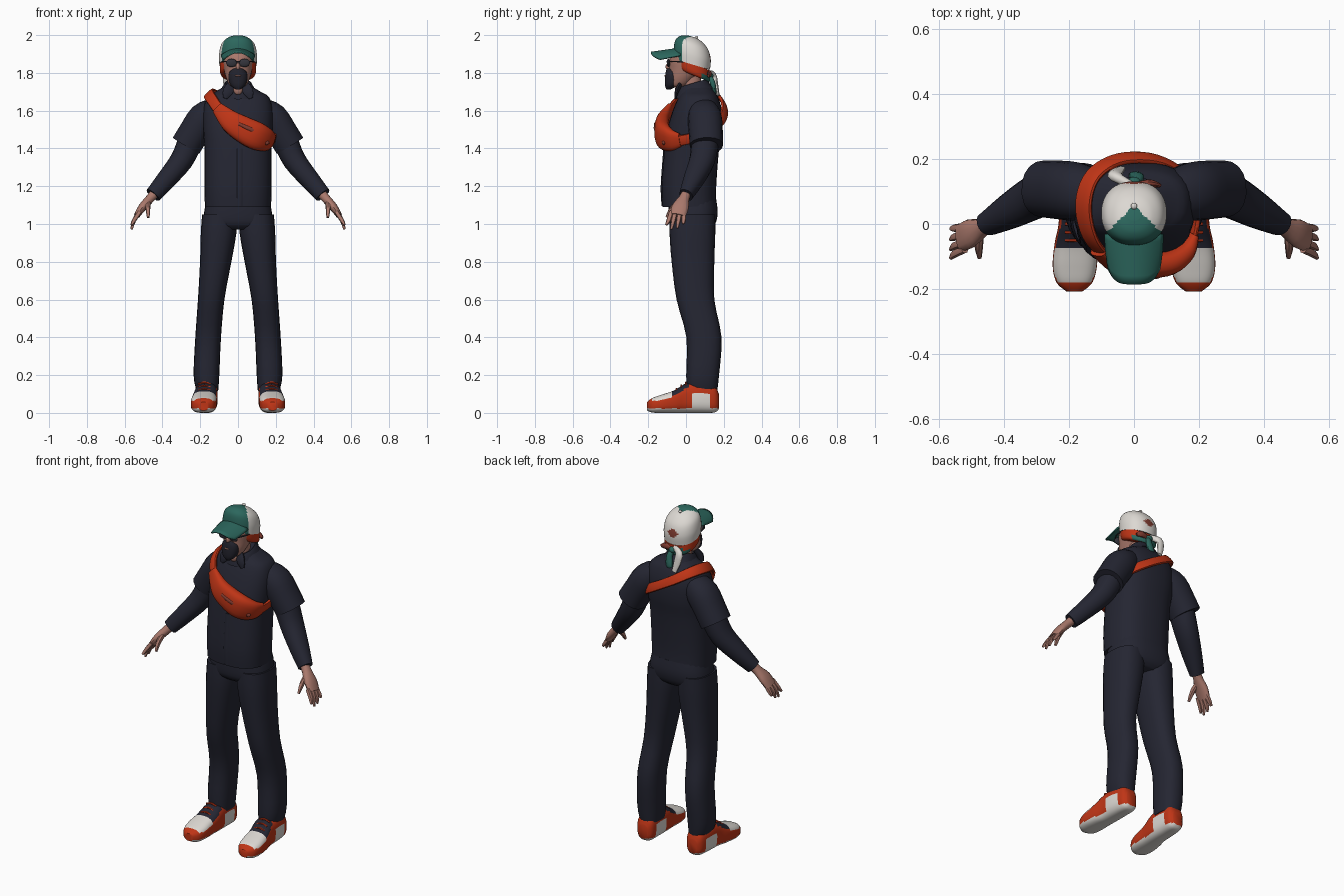
import bpy, bmesh, math
from mathutils import Vector, Matrix

X, Y, Z = Vector((1, 0, 0)), Vector((0, 1, 0)), Vector((0, 0, 1))


def material(name, rgb):
    m = bpy.data.materials.new(name)
    m.diffuse_color = (*rgb, 1)
    return m


navy = material("navy cloth", (.018, .019, .032))
skin = material("skin", (.40, .19, .15))
orange = material("orange red", (.52, .035, .008))
white = material("off white", (.72, .69, .65))
teal = material("teal", (.025, .135, .11))
beard_dark = material("beard dark", (.016, .016, .025))
lens_dark = material("lens dark", (.035, .035, .045))
rust = material("rust", (.22, .045, .03))


def finish(name, bm, mat, mirror=False):
    bmesh.ops.recalc_face_normals(bm, faces=bm.faces)
    me = bpy.data.meshes.new(name)
    bm.to_mesh(me)
    bm.free()
    ob = bpy.data.objects.new(name, me)
    bpy.context.collection.objects.link(ob)
    me.materials.append(mat)
    if mirror:
        ob.modifiers.new("mirror", 'MIRROR').use_mirror_merge = False
    return ob


def smooth_path(rings, sub, closed):
    """Catmull-Rom interpolation of (x, y, z, a, b) rings."""
    n, out = len(rings), []
    get = (lambda i: rings[i % n]) if closed else (lambda i: rings[min(max(i, 0), n - 1)])
    for i in range(n if closed else n - 1):
        for k in range(sub):
            t = k / sub
            out.append([.5 * (2 * q + (r - p) * t + (2 * p - 5 * q + 4 * r - s) * t * t
                              + (3 * q - p - 3 * r + s) * t ** 3)
                        for p, q, r, s in zip(get(i - 1), get(i), get(i + 1), get(i + 2))])
    if not closed:
        out.append(list(rings[-1]))
    return out


def loft(name, rings, mat, n=16, sub=3, frame=None, hub=None, closed=False,
         power=2.2, mirror=False):
    """Skin superellipse rings. Frame is fixed, faces away from a hub, or follows the path."""
    pts = smooth_path(rings, sub, closed)
    bm, loops, m = bmesh.new(), [], len(pts)
    for i, (x, y, z, a, b) in enumerate(pts):
        p = Vector((x, y, z))
        if frame:
            u, v = frame
        else:
            i0, i1 = ((i - 1) % m, (i + 1) % m) if closed else (max(i - 1, 0), min(i + 1, m - 1))
            t = (Vector(pts[i1][:3]) - Vector(pts[i0][:3])).normalized()
            if hub:
                v = p - Vector(hub)
                v = (v - t * v.dot(t)).normalized()
                u = t.cross(v)
            else:
                u = (Y - t * t.y).normalized()
                v = t.cross(u)
        loop = []
        for k in range(n):
            ang = 2 * math.pi * k / n
            c, s = (math.copysign(abs(f) ** (2 / power), f) for f in (math.cos(ang), math.sin(ang)))
            loop.append(bm.verts.new(p + u * a * c + v * b * s))
        loops.append(loop)
    for i in range(m if closed else m - 1):
        A, B = loops[i], loops[(i + 1) % m]
        for k in range(n):
            bm.faces.new((A[k], A[(k + 1) % n], B[(k + 1) % n], B[k]))
    if not closed:
        bm.faces.new(loops[0])
        bm.faces.new(loops[-1])
    return finish(name, bm, mat, mirror)


def blob(name, loc, size, mat, mirror=False):
    bm = bmesh.new()
    bmesh.ops.create_uvsphere(bm, u_segments=16, v_segments=10, radius=1,
                              matrix=Matrix.Translation(loc) @ Matrix.Diagonal((*size, 1)))
    return finish(name, bm, mat, mirror)


def paint(ob, mats, rule):
    for m in mats:
        ob.data.materials.append(m)
    for f in ob.data.polygons:
        f.material_index = rule(f.center, f.normal)


FLAT = (X, Y)

# shirt body, placket and collar
loft("shirt", [(0, .018, 1.09, .175, .143), (0, .015, 1.2, .178, .145), (0, .03, 1.4, .178, .145),
               (0, .045, 1.5, .185, .145), (0, .06, 1.6, .185, .13), (0, .065, 1.67, .165, .105),
               (0, .065, 1.70, .12, .085), (0, .06, 1.73, .07, .065)],
     navy, n=28, frame=FLAT, power=2.6)
loft("placket", [(.01, -.125, 1.095, .004, .014), (.01, -.13, 1.2, .004, .014),
                 (.01, -.116, 1.4, .004, .014)], navy, n=8)
loft("collar", [(0, .045, 1.69, .1, .1), (0, .04, 1.72, .085, .085), (0, .04, 1.747, .068, .07),
                (0, .035, 1.735, .06, .06)], navy, n=20, frame=(X, Vector((0, 1, .3))))
loft("collar_points", [(.035, -.032, 1.735, .01, .025), (.055, -.05, 1.70, .01, .028),
                       (.068, -.055, 1.665, .006, .012)], navy, n=10, mirror=True)

# trousers
loft("trouser_seat", [(0, .035, 1.13, .165, .125), (0, .038, 1.06, .18, .13),
                      (0, .035, 1.0, .18, .12), (0, .035, .97, .13, .09)],
     navy, n=28, frame=FLAT, power=2.6)
loft("trouser_legs", [(.098, .035, 1.05, .092, .12), (.103, .034, .95, .094, .121),
                      (.118, .037, .8, .083, .113), (.142, .05, .6, .07, .1),
                      (.158, .095, .4, .068, .093), (.167, .088, .2, .068, .087),
                      (.162, .085, .115, .057, .08)],
     navy, n=20, frame=FLAT, power=2.4, mirror=True)

# sleeves, forearms and hands
loft("sleeves", [(.12, .09, 1.60, .075, .07), (.18, .1, 1.56, .09, .085),
                 (.235, .105, 1.48, .09, .083), (.275, .108, 1.415, .088, .083)],
     navy, n=18, mirror=True)
loft("undersleeves", [(.255, .1, 1.43, .072, .066), (.3, .085, 1.335, .068, .061),
                      (.38, .04, 1.235, .055, .052), (.45, 0, 1.153, .037, .043)],
     navy, n=16, mirror=True)
loft("palms", [(.435, .005, 1.17, .026, .026), (.465, -.01, 1.135, .028, .024),
               (.505, -.03, 1.09, .045, .022), (.535, -.043, 1.045, .042, .016)],
     skin, n=14, mirror=True)
for i, (y, tip, drop) in enumerate([(-.078, -.105, .995), (-.055, -.078, .972),
                                    (-.032, -.047, .978), (-.01, -.015, 1.0)]):
    loft(f"finger_{i + 1}", [(.52, y, 1.065, .012, .012), (.55, (y + tip) / 2, 1.02, .012, .011),
                             (.563, tip, drop, .006, .006)], skin, n=8, mirror=True)
loft("thumbs", [(.475, -.02, 1.12, .016, .014), (.477, -.07, 1.085, .015, .013),
                (.475, -.102, 1.035, .007, .007)], skin, n=8, mirror=True)

# sneakers, with panels picked by position
shoes = loft("sneakers", [(.165, .174, .06, .03, .04), (.165, .15, .074, .052, .072),
                          (.168, .08, .083, .06, .083), (.17, 0, .078, .062, .078),
                          (.178, -.06, .06, .066, .06), (.182, -.13, .048, .068, .048),
                          (.183, -.18, .04, .055, .038), (.183, -.207, .035, .025, .022)],
             orange, n=40, sub=5, frame=(X, Z), power=2.8, mirror=True)


def shoe_rule(c, n):
    if c.z < .024:
        return 1
    if -.07 < c.y < .02 and n.z > .4:
        return 2
    if -.18 < c.y <= -.07 and c.z > .065 and n.z > .3:
        return 1
    return 1 if .03 < c.y < .13 and c.z < .1 else 0


paint(shoes, [white, navy], shoe_rule)
for i in range(3):
    y = -.05 + .025 * i
    loft(f"laces_{i + 1}", [(.145, y, .118 + .017 * i, .005, .005), (.178, y, .128 + .017 * i, .005, .005),
                            (.211, y, .118 + .017 * i, .005, .005)], orange, n=6, mirror=True)

# neck, head and face
loft("neck", [(0, .035, 1.66, .055, .055), (0, .03, 1.74, .05, .052), (0, .02, 1.82, .05, .055)],
     skin, frame=FLAT)
blob("throat", (0, -.045, 1.71), (.024, .014, .026), skin)
loft("head", [(0, -.045, 1.725, .03, .035), (0, -.035, 1.74, .048, .053), (0, -.018, 1.775, .064, .072),
              (0, .01, 1.82, .076, .098), (0, .015, 1.87, .082, .103), (0, .02, 1.92, .078, .085),
              (0, .02, 1.96, .04, .04)], skin, n=24, frame=FLAT)
blob("nose", (0, -.093, 1.832), (.012, .015, .02), skin)
loft("beard", [(0, -.092, 1.713, .014, .012), (0, -.078, 1.735, .04, .034), (0, -.07, 1.775, .051, .042),
               (0, -.074, 1.808, .043, .033), (0, -.08, 1.824, .02, .022)], beard_dark, n=18, frame=FLAT)
blob("lips", (0, -.108, 1.785), (.016, .007, .005), skin)

# sunglasses
blob("lenses", (.034, -.093, 1.853), (.029, .009, .022), lens_dark, mirror=True)
blob("glasses_bridge", (0, -.097, 1.86), (.012, .006, .004), lens_dark)
loft("glasses_arms", [(.06, -.088, 1.86, .004, .004), (.078, -.05, 1.86, .004, .004),
                      (.086, .02, 1.855, .004, .004)], lens_dark, n=6, frame=(X, Z), mirror=True)

# headscarf under the cap, teal at the back
scarf = loft("headscarf", [(0, .042, 1.785, .08, .078), (0, .038, 1.80, .094, .089),
                           (0, .035, 1.85, .097, .092)], orange, n=40, frame=(X, Vector((0, 1, -.4))))
paint(scarf, [teal], lambda c, n: 1 if c.y > .075 and c.z < 1.795 else 0)

# cap crown: teal front panel, white back, small rear opening
crown = loft("cap_crown", [(0, .032, 1.845, .099, .095), (0, .033, 1.90, .1, .098),
                           (0, .031, 1.95, .087, .086), (0, .03, 1.98, .056, .056),
                           (0, .032, 1.992, .02, .02)],
             white, n=56, sub=6, frame=(X, Vector((0, 1, -.3))))
paint(crown, [teal, rust], lambda c, n: 1 if c.y < .055 - abs(c.x) * .95 and c.y < .05 else
      2 if c.y > .09 and (c.x / .032) ** 2 + ((c.z - 1.885) / .02) ** 2 < 1 else 0)
blob("cap_button", (0, .055, 1.988), (.01, .01, .007), white)

# cap bill
bm = bmesh.new()
grid = [[bm.verts.new((s * .088 * (1 - .12 * t * t), -.03 - t * .155 * (1 - .3 * s ** 4),
                       1.93 - .022 * t - .038 * s * s))
         for s in [k / 8 - 1 for k in range(17)]] for t in [k / 6 for k in range(7)]]
for A, B in zip(grid, grid[1:]):
    for k in range(16):
        bm.faces.new((A[k], A[k + 1], B[k + 1], B[k]))
bill = finish("cap_bill", bm, teal)
solid = bill.modifiers.new("thickness", 'SOLIDIFY')
solid.thickness, solid.offset = .008, 0

# headscarf knot and tails
blob("scarf_knot", (0, .125, 1.785), (.022, .02, .018), teal)
loft("white_tail", [(-.01, .12, 1.80, .012, .014), (-.055, .145, 1.785, .016, .022),
                    (-.055, .158, 1.74, .012, .022), (-.04, .17, 1.68, .008, .014)], white, n=10)
loft("teal_tail", [(0, .12, 1.79, .012, .012), (.012, .14, 1.75, .014, .018),
                   (.005, .15, 1.70, .012, .022), (0, .15, 1.68, .006, .01)], teal, n=10)
loft("rust_loop", [(.01, .12, 1.79, .01, .012), (.05, .125, 1.795, .012, .018),
                   (.08, .118, 1.785, .006, .01)], rust, n=10)

# crossbody bag: strap loop, pouch, zip and buckle
HUB = (.02, .05, 1.5)
loft("bag_strap", [(-.155, .06, 1.69, .032, .01), (-.135, -.04, 1.655, .03, .01),
                   (-.08, -.1, 1.58, .03, .01), (0, -.12, 1.51, .03, .01),
                   (.09, -.115, 1.46, .03, .01), (.165, -.07, 1.44, .03, .01),
                   (.192, .03, 1.455, .028, .01), (.175, .13, 1.50, .028, .01),
                   (.08, .195, 1.565, .028, .01), (-.04, .2, 1.635, .028, .01),
                   (-.125, .15, 1.685, .03, .01)], orange, n=12, sub=5, hub=HUB, closed=True, power=3)
loft("bag_pouch", [(-.11, -.085, 1.615, .032, .014), (-.04, -.12, 1.545, .058, .034),
                   (.03, -.127, 1.5, .07, .04), (.1, -.118, 1.465, .074, .04),
                   (.155, -.08, 1.445, .06, .03), (.183, -.03, 1.445, .036, .014)],
     orange, n=20, sub=4, hub=HUB, power=2.6)
loft("bag_zip", [(.005, -.163, 1.53, .008, .006), (.07, -.163, 1.50, .011, .006),
                 (.135, -.132, 1.475, .008, .006)], rust, n=10, hub=HUB)
blob("bag_buckle", (.15, -.118, 1.43), (.016, .01, .012), rust)

# smooth shading with crisp edges
for ob in bpy.data.objects:
    ob.select_set(True)
bpy.context.view_layer.objects.active = crown
bpy.ops.object.shade_smooth_by_angle(angle=math.radians(45))
